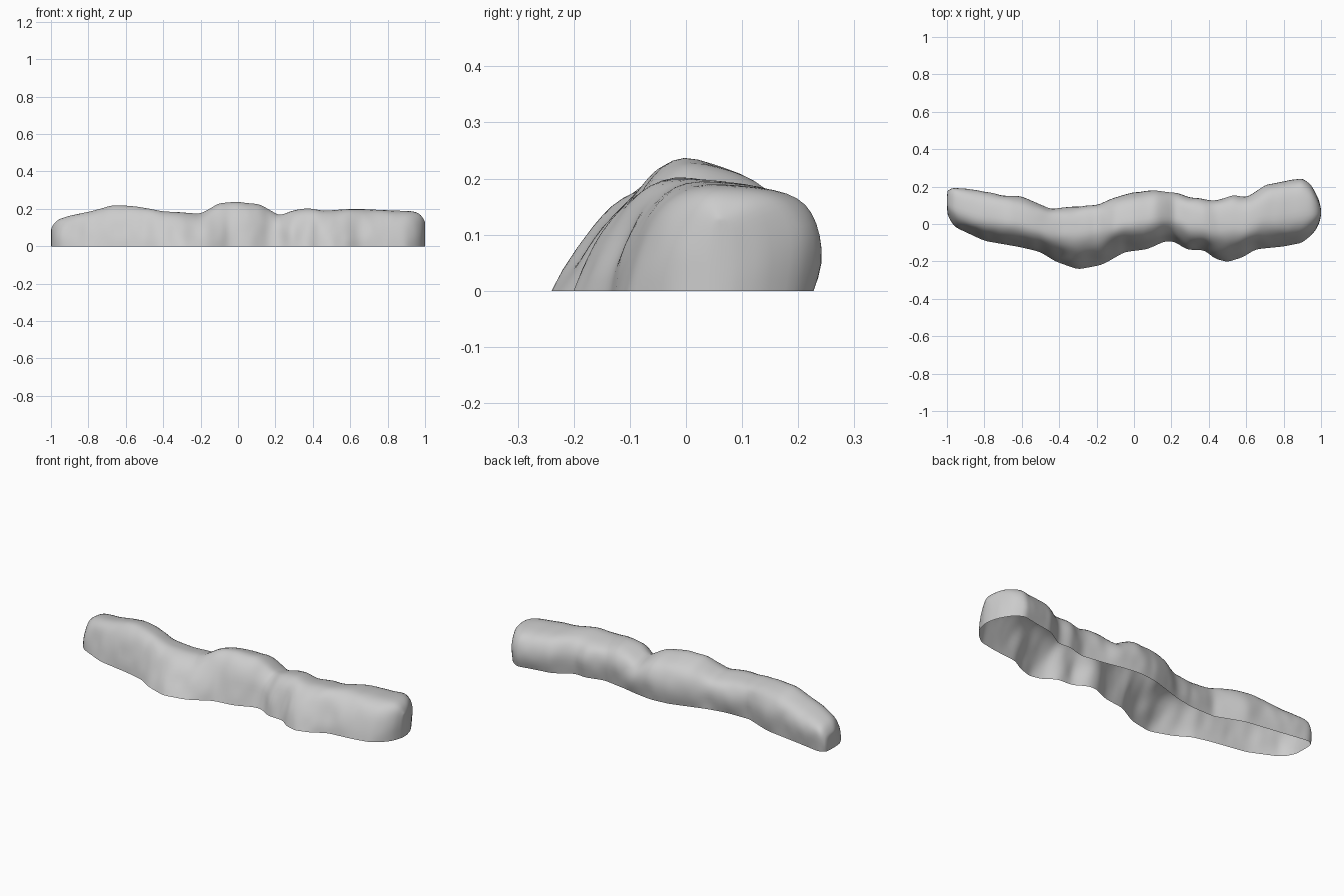
import bpy, bmesh
from mathutils import Vector, noise

if "Cube" in bpy.data.objects:
    bpy.data.objects.remove(bpy.data.objects["Cube"])

# Outline curves along the ridge, as (x, value)
FRONT = [(-1, .06), (-.98, .01), (-.95, -.02), (-.8, -.09), (-.6, -.125), (-.5, -.15), (-.42, -.2),
         (-.3, -.243), (-.17, -.218), (-.05, -.15), (.07, -.135), (.17, -.09), (.22, -.095),
         (.28, -.137), (.38, -.14), (.43, -.185), (.5, -.203), (.58, -.178), (.65, -.135),
         (.8, -.12), (.9, -.1), (.96, -.05), (.985, -.01), (1, .04)]
BACK = [(-1, .17), (-.97, .2), (-.8, .175), (-.6, .145), (-.45, .085), (-.3, .09), (-.2, .11),
        (0, .17), (.1, .18), (.2, .165), (.3, .145), (.43, .125), (.53, .155), (.6, .145),
        (.7, .21), (.8, .225), (.9, .245), (.95, .205), (.985, .14), (1, .08)]
TOP = [(-1, .09), (-.985, .13), (-.95, .15), (-.9, .165), (-.8, .187), (-.67, .223), (-.55, .217),
       (-.4, .19), (-.2, .177), (-.1, .236), (0, .243), (.12, .228), (.22, .165), (.3, .197),
       (.38, .208), (.45, .193), (.65, .203), (.8, .195), (.94, .19), (.98, .17), (1, .13)]
# Lean of the front face and sharpness of the crest
LEAN = [(-1, .02), (-.6, .04), (-.42, .16), (-.3, .24), (-.15, .22), (0, .08), (.2, .06),
        (.38, .08), (.5, .15), (.62, .08), (.8, .04), (1, .02)]
PEAK = [(-1, .2), (-.65, .3), (-.3, .15), (0, .75), (.2, .3), (.6, .2), (1, 0)]

# Cross-section from front foot to back foot: (fraction of width, fraction of height)
PROFILE = [(0, 0), (.015, .2), (.05, .42), (.1, .64), (.17, .83), (.27, .95), (.4, 1),
           (.58, .98), (.74, .95), (.87, .88), (.95, .74), (1, .52), (.99, .25), (.96, 0)]


def curve(points, x):
    for (x0, a), (x1, b) in zip(points, points[1:]):
        if x <= x1:
            t = (x - x0) / (x1 - x0)
            return a + (b - a) * t
    return points[-1][1]


def ring(x):
    f, b, top = curve(FRONT, x), curve(BACK, x), curve(TOP, x)
    lean, peak = curve(LEAN, x), curve(PEAK, x)
    for u, v in PROFILE:
        drop = peak * .35 * abs(u - .4) * v
        side = 1 if u > .5 else -1
        u += lean * v * (1 - u)
        p = Vector((x, f + (b - f) * u, top * (v - drop)))
        # Lumpy rock relief, fading out at the foot and the crest
        n = noise.noise(p * 9) * .016 + noise.noise(p * 22) * .012
        bump = noise.noise(p * 11 + Vector((5, 2, 7))) * .014 + noise.noise(p * 24) * .008
        p.y += n * side * min(1, 3 * v) * (1 - v * .6)
        p.z += bump * v * (1.2 - v)
        yield p


bm = bmesh.new()
stations = [-1, -.993, -.975] + [-.95 + 1.9 * i / 72 for i in range(73)] + [.97, .985, .995, 1]
rings = [[bm.verts.new(p) for p in ring(x)] for x in stations]
for r, s in zip(rings, rings[1:]):
    for i in range(len(r) - 1):
        bm.faces.new((r[i], s[i], s[i + 1], r[i + 1]))

# Close both ends with strips from front to back; the underside stays open
for r in (rings[0], rings[-1]):
    n = len(r)
    for i in range(n // 2 - 1):
        bm.faces.new((r[i], r[i + 1], r[n - 2 - i], r[n - 1 - i]))
bmesh.ops.recalc_face_normals(bm, faces=bm.faces)

mesh = bpy.data.meshes.new("rock_ridge")
bm.to_mesh(mesh)
bm.free()
mesh.shade_smooth()
rock = bpy.data.objects.new("rock_ridge", mesh)
bpy.context.collection.objects.link(rock)
sub = rock.modifiers.new("soften", 'SUBSURF')
sub.levels = sub.render_levels = 1
